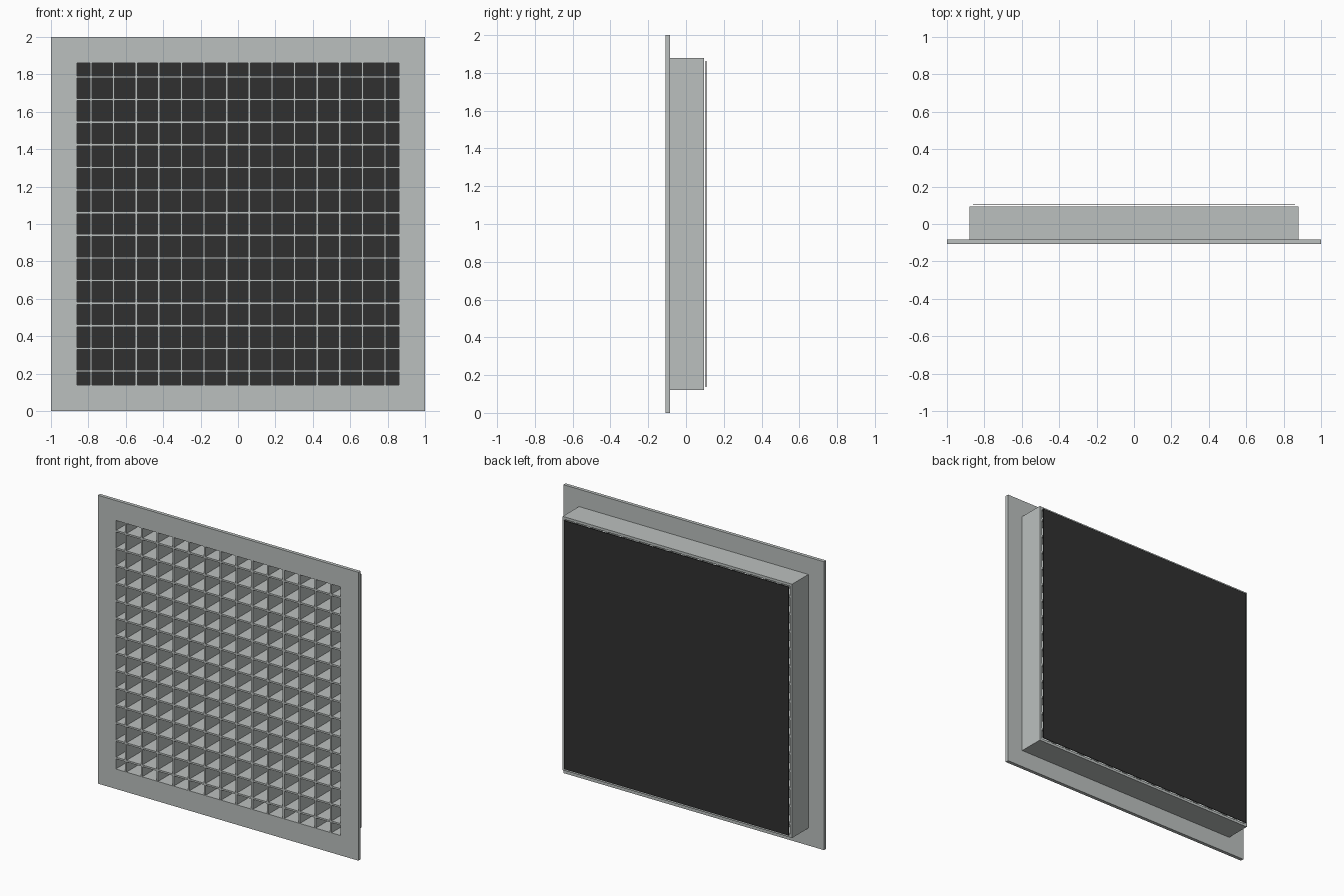
import bpy
import bmesh
from mathutils import Matrix, Vector

cube = bpy.data.objects.get("Cube")
if cube:
    bpy.data.objects.remove(cube, do_unlink=True)


def material(name, color):
    mat = bpy.data.materials.new(name)
    mat.use_nodes = True
    mat.diffuse_color = color
    bsdf = mat.node_tree.nodes["Principled BSDF"]
    bsdf.inputs["Base Color"].default_value = color
    bsdf.inputs["Roughness"].default_value = 0.6
    return mat


grey = material("light grey metal", (0.50, 0.53, 0.52, 1))
black = material("matt black", (0.03, 0.03, 0.03, 1))

MID = 1.0          # height of the centre
OPENING = 0.862    # half width of the opening
FRONT, BACK = -0.108, 0.094


def finish(name, bm, mat):
    bmesh.ops.recalc_face_normals(bm, faces=bm.faces)
    mesh = bpy.data.meshes.new(name)
    bm.to_mesh(mesh)
    bm.free()
    mesh.materials.append(mat)
    obj = bpy.data.objects.new(name, mesh)
    bpy.context.collection.objects.link(obj)
    return obj


def add_box(bm, center, size):
    matrix = Matrix.Translation(Vector(center)) @ Matrix.Diagonal((*size, 1))
    bmesh.ops.create_cube(bm, size=1, matrix=matrix)


# Flange and sleeve: one stepped profile swept round the square opening
profile = [(OPENING, FRONT), (1.0, FRONT), (1.0, -0.084),
           (0.88, -0.084), (0.88, BACK), (OPENING, BACK)]
bm = bmesh.new()
rings = [[bm.verts.new((sx * r, y, MID + sz * r)) for r, y in profile]
         for sx, sz in ((-1, -1), (1, -1), (1, 1), (-1, 1))]
for i, ring in enumerate(rings):
    following = rings[(i + 1) % 4]
    for j in range(len(profile)):
        k = (j + 1) % len(profile)
        bm.faces.new((ring[j], ring[k], following[k], following[j]))
finish("flanged_frame", bm, grey)

# Egg-crate grid of crossing slats
COUNT, PITCH, THICK = 14, 0.121, 0.012
depth, mid_y = BACK - FRONT - 0.004, (FRONT + BACK) / 2
upright, level = bmesh.new(), bmesh.new()
for i in range(COUNT):
    offset = (i - (COUNT - 1) / 2) * PITCH
    add_box(upright, (offset, mid_y, MID), (THICK, depth, 2 * OPENING))
    add_box(level, (0, mid_y, MID + offset), (2 * OPENING, depth, THICK))
finish("vertical_slats", upright, grey)
finish("horizontal_slats", level, grey)

# Thin panel just behind the sleeve
bm = bmesh.new()
add_box(bm, (0, 0.106, MID), (2 * OPENING, 0.004, 2 * OPENING))
finish("back_panel", bm, black)
